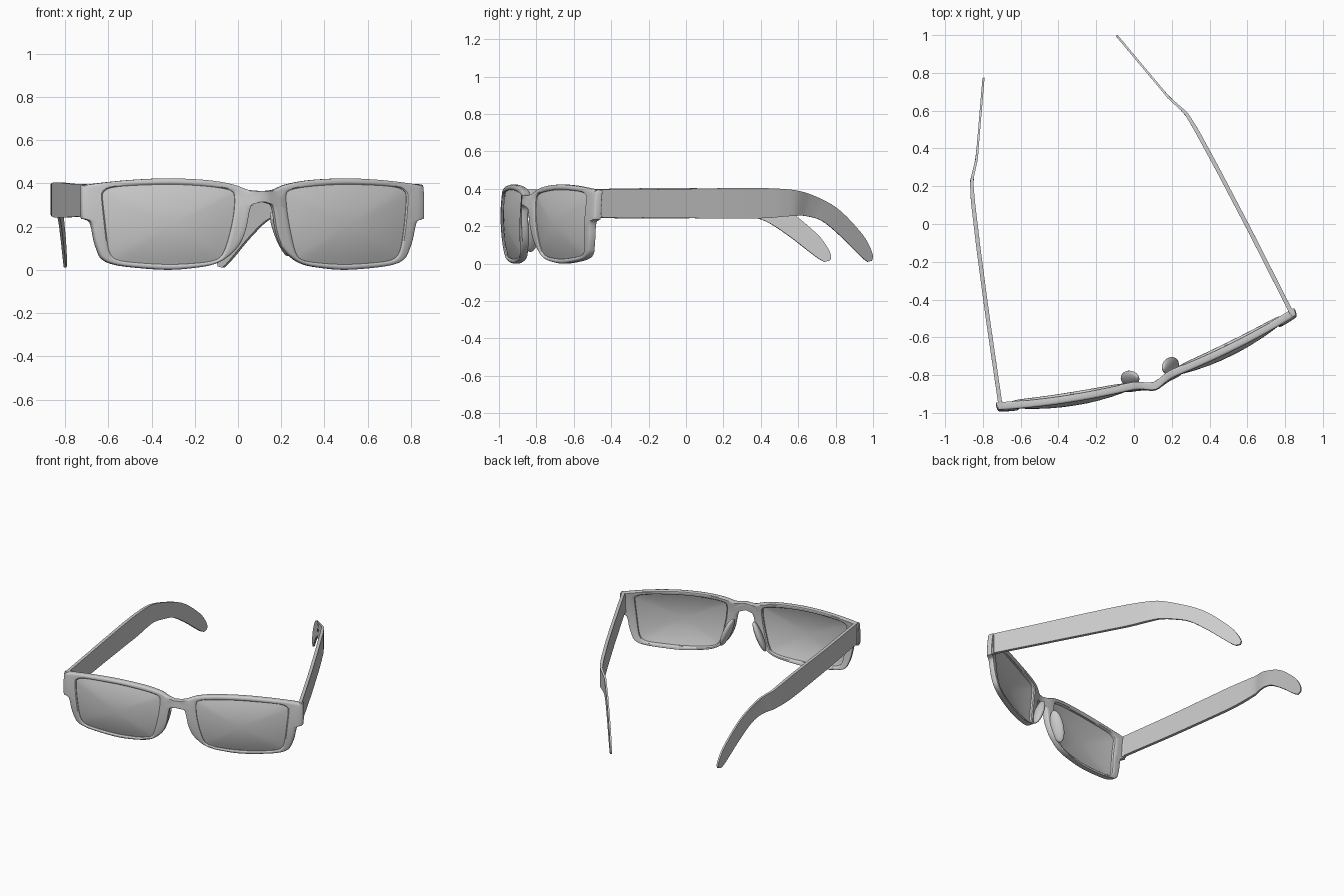
import bpy, bmesh, math
from mathutils import Matrix, Vector

if "Cube" in bpy.data.objects:
    bpy.data.objects.remove(bpy.data.objects["Cube"])

# Local frame: x along the front, y towards the ear tips; whole model is turned about z
PLACE = Matrix.Translation((0.07, -0.735, 0)) @ Matrix.Rotation(math.radians(17.6), 4, 'Z')
CENTRE = (0.43, 0.21)


def smooth_path(pts, n, closed=False):
    """Catmull-Rom interpolation of tuples of any length."""
    out, m = [], len(pts)
    get = lambda i: pts[i % m] if closed else pts[max(0, min(m - 1, i))]
    for i in range(m if closed else m - 1):
        for k in range(n):
            t = k / n
            out.append(tuple(0.5 * (2 * b + (c - a) * t + (2 * a - 5 * b + 4 * c - d) * t * t
                             + (3 * b - a - 3 * c + d) * t ** 3)
                             for a, b, c, d in zip(get(i - 1), get(i), get(i + 1), get(i + 2))))
    return out if closed else out + [pts[-1]]


def wrap(u, z):
    """Depth of the front surface: wrap curve, bridge bump, slight vertical bow."""
    return (-0.125 + 0.118 * (u / 0.83) ** 2 - 0.03 * math.exp(-(u / 0.06) ** 2)
            + 0.5 * (z - 0.24) ** 2)


def finish(name, bm, bevel=0):
    bmesh.ops.recalc_face_normals(bm, faces=bm.faces)
    me = bpy.data.meshes.new(name)
    bm.to_mesh(me)
    bm.free()
    ob = bpy.data.objects.new(name, me)
    bpy.context.collection.objects.link(ob)
    ob.matrix_world = PLACE
    if bevel:
        b = ob.modifiers.new("bevel", 'BEVEL')
        b.width, b.segments, b.limit_method = bevel, 2, 'ANGLE'
    mir = ob.modifiers.new("mirror", 'MIRROR')
    mir.merge_threshold = 0.0005
    bpy.ops.object.select_all(action='DESELECT')
    ob.select_set(True)
    bpy.context.view_layer.objects.active = ob
    bpy.ops.object.shade_smooth_by_angle(angle=math.radians(40))
    return ob


# Half outline of the frame (bridge top, round the end piece, back to nose arch)
outer = smooth_path([(0, .365), (.06, .37), (.13, .395), (.25, .415), (.43, .423), (.6, .416),
                     (.74, .402), (.815, .39), (.83, .378), (.83, .25), (.82, .235), (.79, .218),
                     (.772, .14), (.755, .09), (.735, .053), (.69, .028), (.6, .012), (.43, 0),
                     (.3, .01), (.22, .025), (.16, .055), (.105, .11), (.075, .18), (.06, .26),
                     (.05, .295), (.03, .31), (0, .315)], 4)
outer += [(0, .332), (0, .348)]

# Lens outline
lens = smooth_path([(.125, .34), (.14, .366), (.2, .38), (.3, .39), (.43, .395), (.6, .39),
                    (.69, .381), (.725, .366), (.737, .34), (.73, .25), (.715, .13), (.7, .075),
                    (.67, .048), (.6, .035), (.43, .025), (.28, .033), (.205, .048), (.175, .08),
                    (.15, .16), (.13, .26)], 6, True)


def ray_hit(p):
    """Point of the lens outline on the ray from the lens centre towards p."""
    d = Vector(p) - Vector(CENTRE)
    for i, a in enumerate(lens):
        a = Vector(a) - Vector(CENTRE)
        b = Vector(lens[(i + 1) % len(lens)]) - Vector(CENTRE)
        ca, cb = d.cross(a), d.cross(b)
        if ca * cb <= 0 and a.dot(d) > 0 and ca != cb:
            h = a.lerp(b, ca / (ca - cb))
            return (h.x + CENTRE[0], h.y + CENTRE[1])


# Frame front: a rounded section swept around the lens opening
bm = bmesh.new()
rings = []
for p in outer:
    q = ray_hit(p)
    length = math.dist(p, q)
    e = min(0.25, 0.007 / length)
    o = 0 if p[0] < 1e-6 else e
    section = [(0, .009), (o * .3, .003), (o, 0), (.35, -.001), (.68, 0), (1 - e, .001), (1, .007),
               (1, .034), (1 - e, .04), (.68, .04), (.35, .04), (o, .04), (o * .3, .037), (0, .031)]
    row = []
    for t, v in section:
        u, z = p[0] + (q[0] - p[0]) * t, p[1] + (q[1] - p[1]) * t
        row.append(bm.verts.new((u, wrap(u, z) + v, z)))
    rings.append(row)
for i, a in enumerate(rings):
    j = (i + 1) % len(rings)
    b = rings[j]
    seam = outer[i][0] < 1e-6 and outer[j][0] < 1e-6
    for k in range(len(a)):
        if seam and k in (0, 1, 11, 12, 13):
            continue
        l = (k + 1) % len(a)
        bm.faces.new((a[k], a[l], b[l], b[k]))
finish("frame_front", bm)

# Lenses: gently domed discs filling the openings
bm = bmesh.new()
layers = []
for depth, dome in ((.012, .019), (.02, .019)):
    rows = []
    for t in (1, .85, .65, .4, .2):
        row = []
        for p in lens:
            u = CENTRE[0] + (p[0] - CENTRE[0]) * t
            z = CENTRE[1] + (p[1] - CENTRE[1]) * t
            row.append(bm.verts.new((u, wrap(u, z) + depth - dome * (1 - t * t), z)))
        rows.append(row)
    layers.append(rows)
    tip = bm.verts.new((CENTRE[0], wrap(*CENTRE) + depth - dome, CENTRE[1]))
    n = len(lens)
    for i in range(n):
        j = (i + 1) % n
        for a, b in zip(rows, rows[1:]):
            bm.faces.new((a[i], a[j], b[j], b[i]))
        bm.faces.new((rows[-1][i], rows[-1][j], tip))
for i in range(n):
    j = (i + 1) % n
    a, b = layers[0][0], layers[1][0]
    bm.faces.new((a[i], a[j], b[j], b[i]))
finish("lenses", bm)

# Nose pads: flattened ellipsoids leaning along the inner rims
bm = bmesh.new()
bmesh.ops.create_uvsphere(bm, u_segments=24, v_segments=16, radius=1, matrix=(
    Matrix.Translation((.112, -.052, .165)) @ Matrix.Rotation(math.radians(-22), 4, 'Y')
    @ Matrix.Rotation(math.radians(-15), 4, 'Z') @ Matrix.Diagonal((.024, .045, .11, 1))))
finish("nose_pads", bm)

# Hinge blocks joining the front to the temples
bm = bmesh.new()
bmesh.ops.create_cube(bm, size=1, matrix=(
    Matrix.Translation((.808, .02, .316)) @ Matrix.Diagonal((.03, .04, .145, 1))))
finish("hinge_blocks", bm, .006)

# Temples: (top y, top z, bottom y, bottom z) stations bent along a plan path
PLAN = [(0, .812), (.5, .73), (.85, .668), (1.1, .62), (1.2, .595), (1.3, .535), (1.7, .37)]


def plan_x(y):
    for (y0, x0), (y1, x1) in zip(PLAN, PLAN[1:]):
        if y <= y1:
            break
    return x0 + (x1 - x0) * (y - y0) / (y1 - y0)


stations = smooth_path([(.012, .395, .012, .24), (.05, .396, .05, .248), (.4, .398, .4, .244),
                        (.8, .404, .8, .242), (1.0, .404, 1.0, .243), (1.19, .393, 1.18, .255),
                        (1.33, .36, 1.27, .254), (1.48, .29, 1.375, .228), (1.62, .17, 1.49, .15),
                        (1.675, .10, 1.59, .067), (1.70, .045, 1.64, .027),
                        (1.695, .016, 1.668, .01)], 5)
bm = bmesh.new()
loops = []
for yt, zt, yb, zb in stations:
    h = .011 if yt < 1.1 else max(.006, .011 - (yt - 1.1) * .02)
    loops.append([bm.verts.new((plan_x(y) + s, y, z)) for y, z, s in
                  ((yt, zt, -h), (yt, zt, h), (yb, zb, h), (yb, zb, -h))])
for a, b in zip(loops, loops[1:]):
    for k in range(4):
        l = (k + 1) % 4
        bm.faces.new((a[k], a[l], b[l], b[k]))
bm.faces.new(loops[0])
bm.faces.new(loops[-1])
finish("temples", bm, .003)
